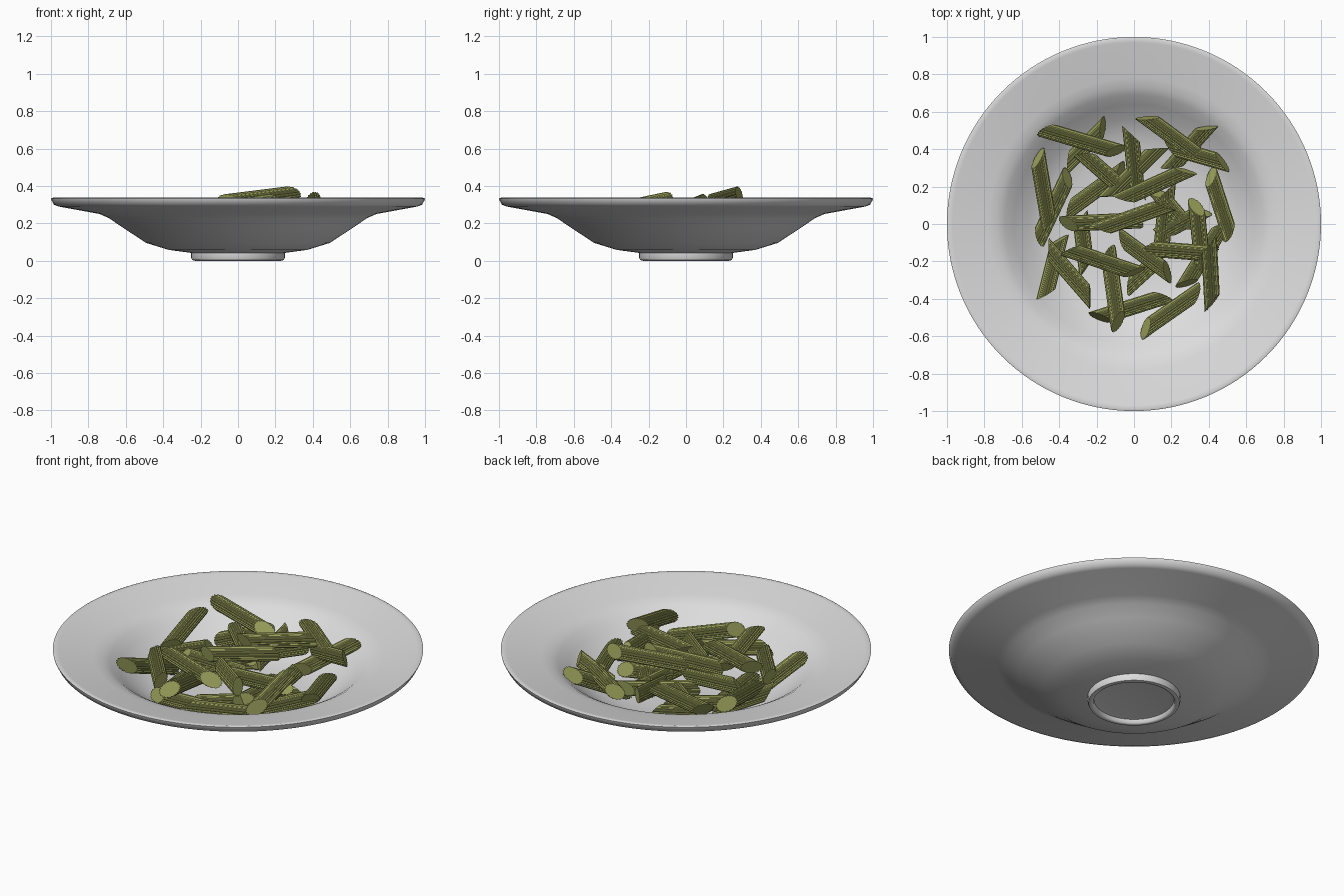
import bpy
import bmesh
import math
import random
from mathutils import Matrix, Vector

random.seed(4)
cube = bpy.data.objects.get("Cube")
if cube:
    bpy.data.objects.remove(cube, do_unlink=True)


def make_material(name, red, green, blue):
    material = bpy.data.materials.new(name)
    material.use_nodes = True
    colour = (red, green, blue, 1)
    material.diffuse_color = colour
    shader = next(n for n in material.node_tree.nodes if n.type == "BSDF_PRINCIPLED")
    shader.inputs["Base Color"].default_value = colour
    return material


def finish(bm, name, material):
    bmesh.ops.recalc_face_normals(bm, faces=bm.faces)
    mesh = bpy.data.meshes.new(name)
    bm.to_mesh(mesh)
    bm.free()
    mesh.materials.append(material)
    obj = bpy.data.objects.new(name, mesh)
    bpy.context.collection.objects.link(obj)
    return obj


def bridge_rings(bm, lower, upper):
    count = len(lower)
    for i in range(count):
        j = (i + 1) % count
        bm.faces.new((lower[i], lower[j], upper[j], upper[i]))


porcelain = make_material("porcelain grey", 0.72, 0.72, 0.72)
pasta_green = make_material("olive pasta", 0.34, 0.37, 0.11)

# Bowl profiles as (radius, height): underside from centre out, inside from rim in
underside = [(0.19, 0.03), (0.215, 0.025), (0.22, 0.005), (0.23, 0), (0.245, 0.004),
             (0.25, 0.015), (0.25, 0.042), (0.37, 0.058), (0.49, 0.095), (0.62, 0.18),
             (0.69, 0.228), (0.74, 0.25), (0.96, 0.29), (0.985, 0.3)]
inside = [(0.998, 0.325), (1, 0.333), (0.99, 0.337), (0.97, 0.333), (0.78, 0.296),
          (0.73, 0.284), (0.69, 0.262), (0.64, 0.222), (0.56, 0.158), (0.48, 0.115),
          (0.38, 0.088), (0.25, 0.077), (0.1, 0.075)]


def make_bowl(segments=128):
    bm = bmesh.new()
    rings = []
    for radius, height in underside + inside:
        ring = []
        for i in range(segments):
            angle = math.tau * i / segments
            ring.append(bm.verts.new((radius * math.cos(angle), radius * math.sin(angle), height)))
        rings.append(ring)
    for lower, upper in zip(rings, rings[1:]):
        bridge_rings(bm, lower, upper)
    bm.faces.new(rings[0])
    bm.faces.new(rings[-1])
    bowl = finish(bm, "bowl", porcelain)
    bowl.data.shade_smooth()
    bowl.data.set_sharp_from_angle(angle=math.radians(50))


def floor_height(x, y):
    """Height of the inside of the bowl under a point."""
    radius = math.hypot(x, y)
    for (r1, z1), (r0, z0) in zip(inside[2:], inside[3:]):
        if r0 <= radius <= r1:
            return z0 + (z1 - z0) * (radius - r0) / (r1 - r0)
    return inside[-1][1]


# One ribbed quill with parallel slanted ends, running from tip to tip
def make_quill(name, start, end, radius=0.043, ribs=18, slant=1.15):
    axis = end - start
    reach = axis.length / 2 - slant * radius * 0.8
    roll = random.choice((0, math.pi)) + random.uniform(-0.9, 0.9)
    placement = (Matrix.Translation((start + end) / 2)
                 @ axis.to_track_quat("Z", "Y").to_matrix().to_4x4()
                 @ Matrix.Rotation(roll, 4, "Z"))
    bm = bmesh.new()
    rings = []
    for side in (-1, 1):
        ring = []
        for i in range(ribs * 3):
            angle = math.tau * i / (ribs * 3)
            r = radius * (0.9 if i % 3 == 0 else 1)
            x, y = r * math.cos(angle), r * math.sin(angle)
            ring.append(bm.verts.new(placement @ Vector((x, y, side * reach + slant * x))))
        rings.append(ring)
    bridge_rings(bm, *rings)
    bm.faces.new(rings[0])
    bm.faces.new(rings[1])
    finish(bm, name, pasta_green)


# Quill tips in hundredths (x, y, x, y) by layer, resting on the bowl floor
bottom_layer = [
    (-37, 31, -14, 54), (18, 28, 41, 54), (-52, -10, -34, 28), (-29, 6, -25, -27),
    (-48, -41, -39, -5), (-5, -35, 17, -15), (-22, -51, 19, -38), (3, -58, 36, -35),
    (26, -35, 49, 2), (11, 19, 31, -4), (13, -6, 39, 8), (-37, 6, -4, 30),
    (18, 21, 14, -20), (40, 29, 52, -8)]
middle_layer = [
    (16, 42, 51, 32), (-29, 39, -4, 17), (-52, 39, -45, -2), (-39, 0, 4, 2),
    (-48, -11, -21, -42), (-14, -13, -8, -56), (-2, 52, 2, 13), (-16, 12, 15, 43)]
upper_layer = [(-37, -13, 4, -27), (-9, -6, 21, -28), (5, -13, 44, -16)]
for layer, (quills, lift) in enumerate(
        ((bottom_layer, 0.05), (middle_layer, 0.115), (upper_layer, 0.17))):
    for number, (x0, y0, x1, y1) in enumerate(quills):
        tips = [Vector((x / 100, y / 100, 0)) for x, y in ((x0, y0), (x1, y1))]
        for tip in tips:
            tip.z = min(floor_height(tip.x, tip.y) + lift, 0.285)
        make_quill(f"pasta_quill_{layer + 1}_{number + 1}", *tips)

# Quills leaning on top of the heap, with the height of each tip
top_layer = [
    (-9, 12, 31, 30, 31, 36), (-22, -4, 20, 11, 26, 32), (40, -8, 42, -46, 33, 25),
    (33, 13, 37, -26, 27, 24), (-50, 51, -6, 38, 29, 27), (4, 59, 38, 34, 28, 25)]
for number, (x0, y0, x1, y1, z0, z1) in enumerate(top_layer):
    make_quill(f"pasta_quill_top_{number + 1}",
               Vector((x0, y0, z0)) / 100, Vector((x1, y1, z1)) / 100)

make_bowl()
